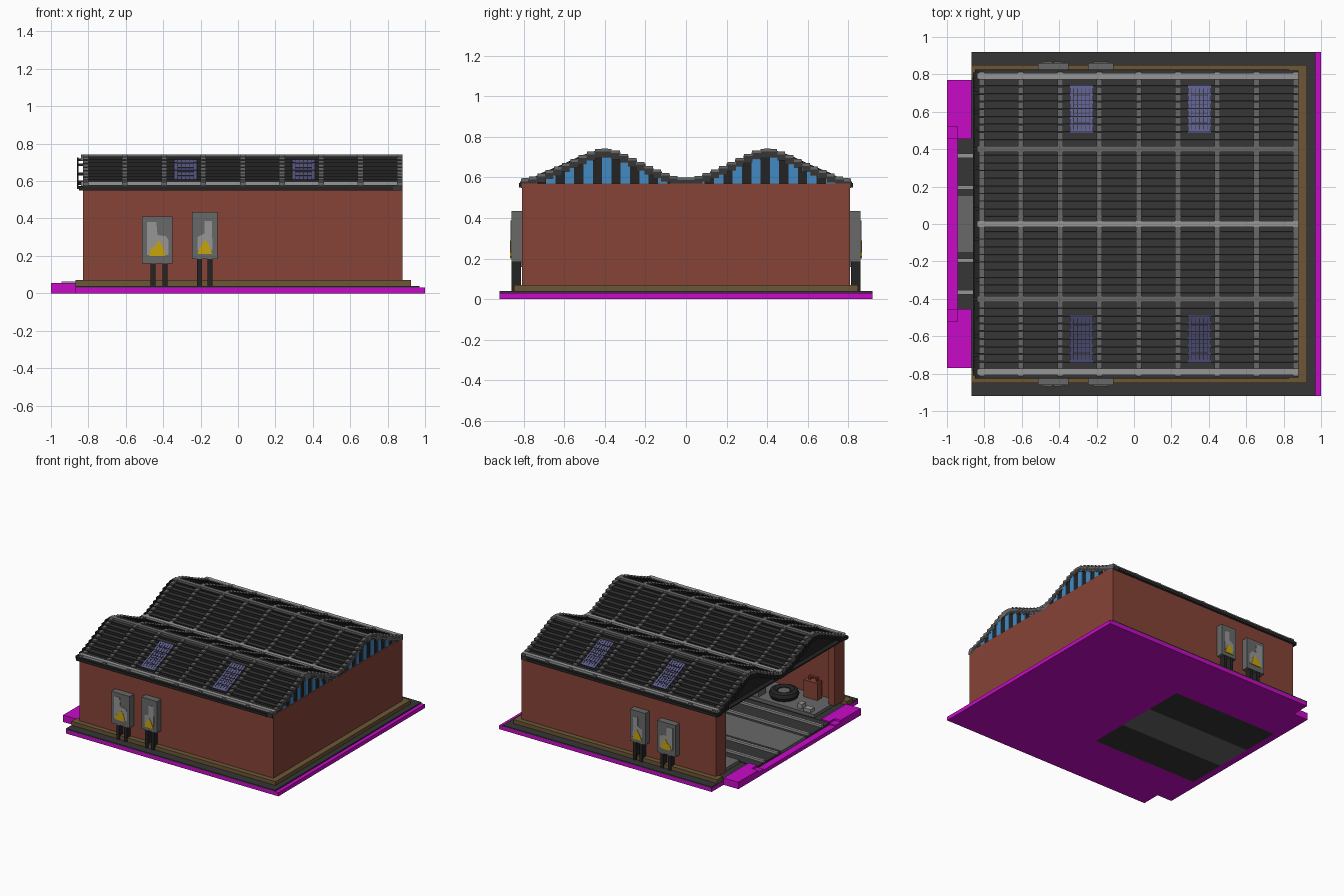
import bpy, bmesh, math

cube = bpy.data.objects.get("Cube")
if cube:
    bpy.data.objects.remove(cube, do_unlink=True)


def material(name, rgb):
    lin = [((c / 255 + 0.055) / 1.055) ** 2.4 if c > 10 else c / 255 / 12.92 for c in rgb] + [1]
    m = bpy.data.materials.new(name)
    m.use_nodes = True
    m.diffuse_color = lin
    m.node_tree.nodes["Principled BSDF"].inputs["Base Color"].default_value = lin
    return m


MAGENTA = material("magenta", (200, 10, 200))
BRICK = material("brick red", (134, 67, 55))
TAN = material("tan stone", (108, 87, 54))
DARK = material("charcoal", (54, 54, 54))
BLACK = material("black", (36, 36, 36))
GREY = material("grey metal", (104, 104, 104))
LIGHT = material("light grey", (150, 150, 150))
BLUE = material("blue glass", (66, 138, 196))
PURPLE = material("violet glass", (92, 92, 142))
YELLOW = material("yellow", (200, 164, 12))


def finish(bm, name, *mats):
    bmesh.ops.recalc_face_normals(bm, faces=bm.faces)
    mesh = bpy.data.meshes.new(name)
    bm.to_mesh(mesh)
    bm.free()
    for m in mats:
        mesh.materials.append(m)
    ob = bpy.data.objects.new(name, mesh)
    bpy.context.collection.objects.link(ob)
    return ob


def add_prism(bm, pts, axis, a, b, mi=0):
    """Extrude a 2D outline along x (outline yz) or y (outline xz)."""
    place = (lambda p, d: (d, p[0], p[1])) if axis == "x" else (lambda p, d: (p[0], d, p[1]))
    lo = [bm.verts.new(place(p, a)) for p in pts]
    hi = [bm.verts.new(place(p, b)) for p in pts]
    n = len(pts)
    faces = [bm.faces.new(lo), bm.faces.new(hi)]
    faces += [bm.faces.new((lo[i], lo[(i + 1) % n], hi[(i + 1) % n], hi[i])) for i in range(n)]
    for f in faces:
        f.material_index = mi


def add_box(bm, x0, x1, y0, y1, z0, z1, mi=0):
    add_prism(bm, [(y0, z0), (y1, z0), (y1, z1), (y0, z1)], "x", x0, x1, mi)


def boxes(name, mat, *dims):
    bm = bmesh.new()
    for d in dims:
        add_box(bm, *d)
    return finish(bm, name, mat)


# Roof profile: two rounded ridges with a valley between
PROFILE = [(0, .575), (.07, .588), (.18, .635), (.32, .703), (.37, .72), (.43, .72),
           (.48, .703), (.62, .637), (.74, .588), (.83, .563)]


def roof_z(y):
    y = abs(y)
    for (a, za), (b, zb) in zip(PROFILE, PROFILE[1:]):
        if y <= b:
            return za + (zb - za) * (y - a) / (b - a)
    return PROFILE[-1][1]


def roof_strip(bm, x0, x1, y0, y1, lift, thick, step=0.0, mi=0):
    """Band following the roof, stepped like lapped sheets when step is set."""
    n = max(2, round((y1 - y0) / (step or 0.04)))
    ys = [y0 + (y1 - y0) * i / n for i in range(n + 1)]
    if step:
        top = []
        for a, b in zip(ys, ys[1:]):
            z = roof_z((a + b) / 2) + lift
            top += [(a, z), (b, z)]
    else:
        top = [(y, roof_z(y) + lift) for y in ys]
    low = [(y, z - thick) for y, z in reversed(top)]
    add_prism(bm, top + low, "x", x0, x1)


# Ground slab with a gap for the track bed, and raised kerbs by the entrance
boxes("ground_slab", MAGENTA,
      (-.02, 1, -.92, .92, 0, .03), (-.87, -.02, .455, .92, 0, .03), (-.87, -.02, -.92, -.455, 0, .03),
      (-1, -.945, -.455, .455, 0, .03))
for s in (-1, 1):
    y0, y1 = sorted((s * .455, s * .77))
    boxes("entrance_kerb", MAGENTA, (-1, -.87, y0, y1, 0, .04), (-.945, -.87, y0, y1, .04, .055),
          (-1, -.945, *sorted((s * .52, s * .77)), .04, .055))
for s in (-1, 1):
    boxes("pavement", DARK, (-.87, .97, *sorted((s * .455, s * .92)), .03, .04))
boxes("pavement_back", DARK, (-.02, .97, -.455, .455, .03, .04))
boxes("stone_plinth", TAN, (.86, .925, -.85, .85, .04, .07),
      (-.87, .86, .78, .85, .04, .07), (-.87, .86, -.85, -.78, .04, .07))

# Track bed, centre walkway and rails
boxes("track_bed", DARK, (-.945, -.02, .15, .455, 0, .045), (-.945, -.02, -.455, -.15, 0, .045),
      (-.02, .84, -.455, .455, .035, .045))
boxes("centre_walkway", GREY, (-.945, -.02, -.15, .15, 0, .052), (-.02, .84, -.15, .15, .04, .052))
boxes("rails", LIGHT, *[(-.945, .82, s * c - .011, s * c + .011, .045, .062)
                        for s in (-1, 1) for c in (.195, .365)])
for s in (-1, 1):
    boxes("side_platform", GREY, (-.8, .84, *sorted((s * .47, s * .775)), .04, .065))

# Brick walls, open towards -x
boxes("brick_walls", BRICK, (.83, .88, -.81, .81, .07, .57),
      (-.83, .83, .765, .81, .06, .57), (-.83, .83, -.81, -.765, .06, .57),
      (-.83, -.78, .68, .765, .06, .57), (-.83, -.78, -.765, -.68, .06, .57))

# Striped glass gable on the closed end, dark sheet gable above the entrance
bm = bmesh.new()
W = .046
for i in range(-17, 17):
    a, b = i * W, (i + 1) * W
    add_prism(bm, [(a, .57), (b, .57), (b, roof_z(b)), (a, roof_z(a))], "x", .86,
              .878 if i % 2 else .872, i % 2)
finish(bm, "striped_gable", BLACK, BLUE)
bm = bmesh.new()
for i in range(-17, 17):
    a, b = i * W, (i + 1) * W
    add_prism(bm, [(a, .565), (b, .565), (b, roof_z(b)), (a, roof_z(a))], "x", -.825, -.81)
finish(bm, "entrance_gable", BLACK)

# Lapped roof sheets with fine raised seams
bm = bmesh.new()
roof_strip(bm, -.83, .88, -.82, .82, .008, .03, .041)
finish(bm, "roof_sheets", DARK)
bm = bmesh.new()
for i in range(-19, 20):
    y = i * .041
    z = max(roof_z(y - .02), roof_z(y + .02)) + .009
    add_box(bm, -.825, .875, y - .004, y + .004, z - .02, z + .002)
finish(bm, "sheet_seams", BLACK)

# Cross ribs following the roof
bm = bmesh.new()
for k in range(9):
    x = -.815 + k * .21
    roof_strip(bm, x - .015, x + .015, -.815, .815, .021, .045, .041)
finish(bm, "roof_ribs", GREY)

# Long beams on the ridges, valley and eaves
for name, ys, mat, lift in (("ridge_beam", (-.4, .4), GREY, .02), ("valley_beam", (0,), LIGHT, .023),
                            ("eave_beam", (-.79, .79), LIGHT, .02)):
    for y in ys:
        z = roof_z(y) + lift
        boxes(name, mat, (-.84, .88, y - .016, y + .016, z - .03, z + .003))
for s in (-1, 1):
    boxes("gutter", BLACK, (-.85, .83, *sorted((s * .805, s * .825)), .55, .572))

# Thin curved trim held in front of the entrance gable
bm = bmesh.new()
roof_strip(bm, -.862, -.852, -.81, .81, .005, .022, .041)
for s in (-1, 1):
    for y in (.08, .2, .3, .4, .5, .6, .7, .8):
        z = roof_z(y)
        add_box(bm, -.856, -.82, s * y - .008, s * y + .008, z - .014, z)
add_box(bm, -.862, -.82, -.81, .81, .565, .575)
finish(bm, "entrance_trim", BLACK)

# Skylights with glazing bars
for x in (-.28, .35):
    for y0, y1 in ((-.74, -.49), (.49, .74)):
        bm = bmesh.new()
        roof_strip(bm, x - .062, x + .062, y0, y1, .02, .03)
        finish(bm, "skylight", PURPLE)
        bm = bmesh.new()
        for k in range(5):
            bx = x - .044 + k * .022
            roof_strip(bm, bx - .002, bx + .002, y0 + .015, y1 - .015, .023, .006)
        for k in range(1, 5):
            yy = y0 + (y1 - y0) * k / 5
            roof_strip(bm, x - .046, x + .046, yy - .002, yy + .002, .0225, .006)
        finish(bm, "skylight_bars", DARK)

# Sign boards on legs along both long walls
SIGNS = [
    ((-.512, -.35, .158, .41), (-.455, -.39),
     [(-.487, .38), (-.437, .38), (-.43, .312), (-.385, .305), (-.372, .285), (-.372, .205), (-.487, .205)],
     [(-.475, .2), (-.465, .24), (-.445, .25), (-.425, .282), (-.405, .262), (-.388, .2)]),
    ((-.245, -.11, .183, .435), (-.205, -.15),
     [(-.18, .387), (-.14, .387), (-.136, .23), (-.217, .23), (-.217, .3), (-.18, .32)],
     [(-.218, .21), (-.2, .25), (-.175, .288), (-.155, .255), (-.138, .21)])]
for s in (-1, 1):
    for (x0, x1, z0, z1), legs, pale, flame in SIGNS:
        boxes("sign_board", GREY, (x0, x1, *sorted((s * .805, s * .862)), z0, z1))
        boxes("sign_legs", BLACK, *[(l - .013, l + .013, *sorted((s * .815, s * .86)), .04, z0)
                                    for l in legs])
        for name, pts, mat, d in (("sign_emblem", pale, LIGHT, .865), ("sign_flame", flame, YELLOW, .868)):
            bm = bmesh.new()
            add_prism(bm, pts, "y", s * .86, s * d)
            finish(bm, name, mat)

# Loose items inside: tyre, fuel can, crates
bpy.ops.mesh.primitive_torus_add(major_radius=.075, minor_radius=.036, major_segments=20,
                                 minor_segments=8, location=(-.45, -.59, .1))
tyre = bpy.context.object
tyre.name = "tyre"
tyre.data.materials.append(BLACK)
bpy.ops.mesh.primitive_cylinder_add(vertices=16, radius=.045, depth=.04, location=(-.45, -.59, .1))
hub = bpy.context.object
hub.name = "tyre_hub"
hub.data.materials.append(GREY)
boxes("fuel_can", BRICK, (-.68, -.56, -.74, -.68, .065, .2), (-.665, -.655, -.72, -.7, .2, .23),
      (-.6, -.59, -.72, -.7, .2, .23), (-.665, -.59, -.72, -.7, .225, .235))
boxes("crates", GREY, (-.3, -.14, -.58, -.48, .065, .13), (-.1, .04, -.7, -.56, .065, .15))
boxes("rubble", LIGHT, (-.76, -.7, -.53, -.48, .065, .09), (-.67, -.63, -.55, -.5, .065, .1))
